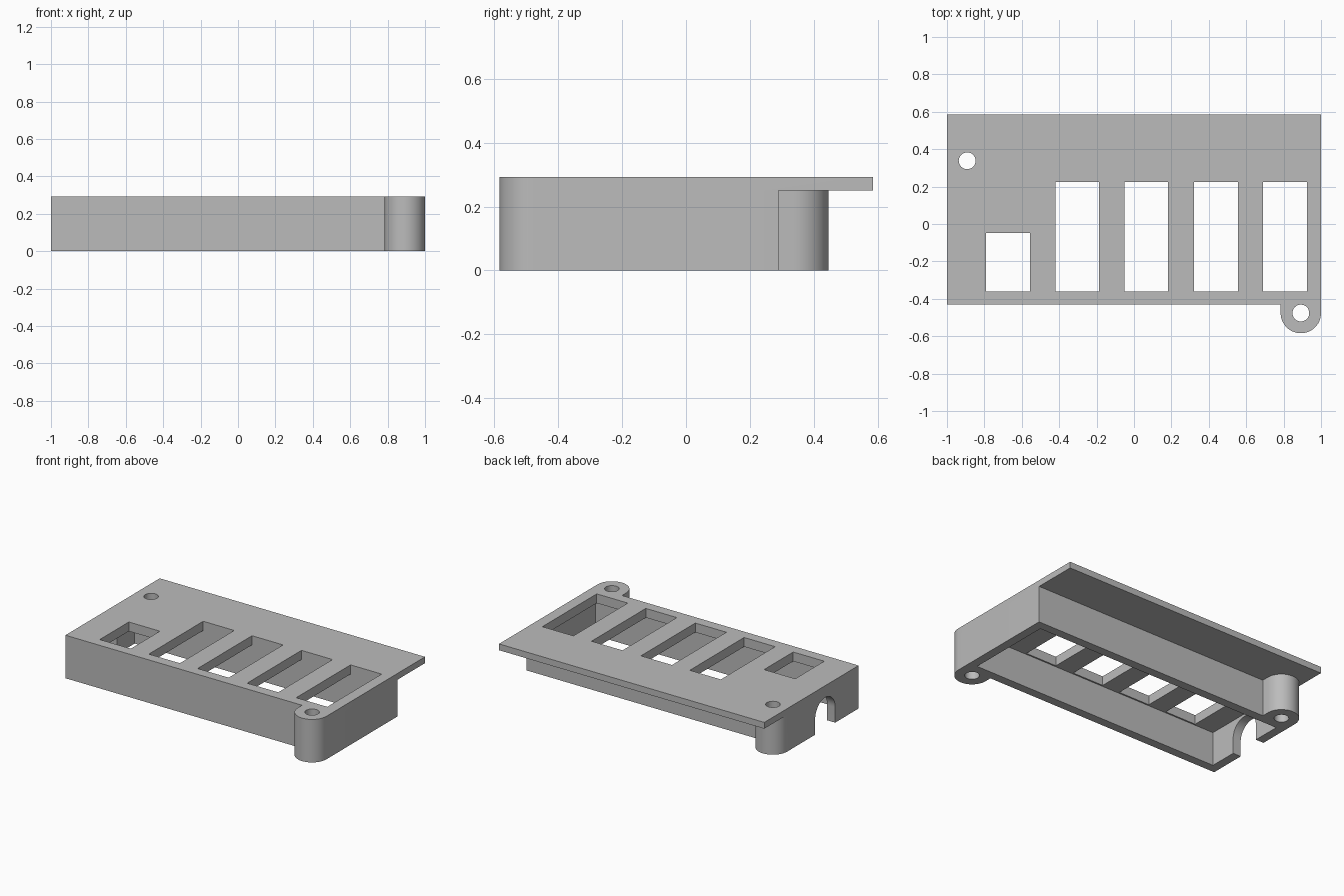
import bpy, bmesh, math

if "Cube" in bpy.data.objects:
    bpy.data.objects.remove(bpy.data.objects["Cube"])

# Main dimensions
TOP, SHELF, CEILING = 0.293, 0.25, 0.23
FRONT, BODY_BACK, PLATE_BACK = -0.43, 0.29, 0.585
WALL, LUG_R, HOLE_R = 0.06, 0.108, 0.045
LUG_X, EAR_Y, BOSS_Y = 0.892, -0.476, 0.338

grey = bpy.data.materials.new("plain grey")
grey.diffuse_color = (0.5, 0.5, 0.5, 1)
grey.use_nodes = True
grey.node_tree.nodes["Principled BSDF"].inputs["Base Color"].default_value = (0.5, 0.5, 0.5, 1)


def arc(cx, cy, r, start, end, n=24):
    angles = [math.radians(start + (end - start) * i / n) for i in range(n + 1)]
    return [(cx + r * math.cos(a), cy + r * math.sin(a)) for a in angles]


def rect(x0, x1, y0, y1):
    return [(x0, y0), (x1, y0), (x1, y1), (x0, y1)]


def prism(name, outline, low, high, axis="z"):
    """Extrude an outline along z, or a (y, z) outline along x."""
    place = (lambda p, h: (p[0], p[1], h)) if axis == "z" else (lambda p, h: (h, p[0], p[1]))
    bm = bmesh.new()
    base = bm.faces.new([bm.verts.new(place(p, low)) for p in outline])
    out = bmesh.ops.extrude_face_region(bm, geom=[base])
    shift = (0, 0, high - low) if axis == "z" else (high - low, 0, 0)
    bmesh.ops.translate(bm, vec=shift, verts=[v for v in out["geom"] if isinstance(v, bmesh.types.BMVert)])
    bmesh.ops.recalc_face_normals(bm, faces=bm.faces)
    mesh = bpy.data.meshes.new(name)
    bm.to_mesh(mesh)
    bm.free()
    mesh.materials.append(grey)
    obj = bpy.data.objects.new(name, mesh)
    bpy.context.collection.objects.link(obj)
    return obj


def combine(target, tool, operation):
    mod = target.modifiers.new(operation, "BOOLEAN")
    mod.operation, mod.solver, mod.object = operation, "EXACT", tool
    bpy.context.view_layer.objects.active = target
    bpy.ops.object.modifier_apply(modifier=mod.name)
    bpy.data.objects.remove(tool)


# Housing with the front ear and the rear screw boss
ear = [(LUG_X - LUG_R, FRONT)] + arc(LUG_X, EAR_Y, LUG_R, 180, 360)
boss = arc(-LUG_X, BOSS_Y, LUG_R, 0, 180) + [(-1, BODY_BACK)]
lower = [(-1, FRONT)] + ear + [(1, BODY_BACK), (LUG_R - LUG_X, BODY_BACK)] + boss
housing = prism("housing", lower, 0, SHELF)

# Cover plate overhanging at the back
cover = [(-1, FRONT)] + ear + [(1, PLATE_BACK), (-1, PLATE_BACK)]
combine(housing, prism("cover_plate", cover, SHELF, TOP), "UNION")

# Hollow underside
cavity = rect(-1 + WALL, 1 - WALL, FRONT + WALL, BODY_BACK - WALL)
combine(housing, prism("cavity", cavity, -0.1, CEILING), "DIFFERENCE")

# One short and four long windows
for x, back in ((-0.673, -0.047), (-0.303, 0.225), (0.065, 0.225), (0.438, 0.225), (0.808, 0.225)):
    combine(housing, prism("window", rect(x - 0.117, x + 0.117, -0.36, back), 0.1, 0.4), "DIFFERENCE")

# Screw holes
for x, y in ((LUG_X, EAR_Y), (-LUG_X, BOSS_Y)):
    combine(housing, prism("screw_hole", arc(x, y, HOLE_R, 0, 360, 32)[:-1], -0.1, 0.4), "DIFFERENCE")

# Arched cable opening in the end wall
mid = (FRONT + BODY_BACK) / 2
arch = [(mid - LUG_R, -0.1), (mid + LUG_R, -0.1)] + arc(mid, 0.105, LUG_R, 0, 180)
combine(housing, prism("cable_opening", arch, -1.1, -0.9, "x"), "DIFFERENCE")

# Smooth the round parts, keep edges sharp
bpy.ops.object.select_all(action="DESELECT")
housing.select_set(True)
bpy.context.view_layer.objects.active = housing
bpy.ops.object.shade_smooth_by_angle(angle=math.radians(30))
